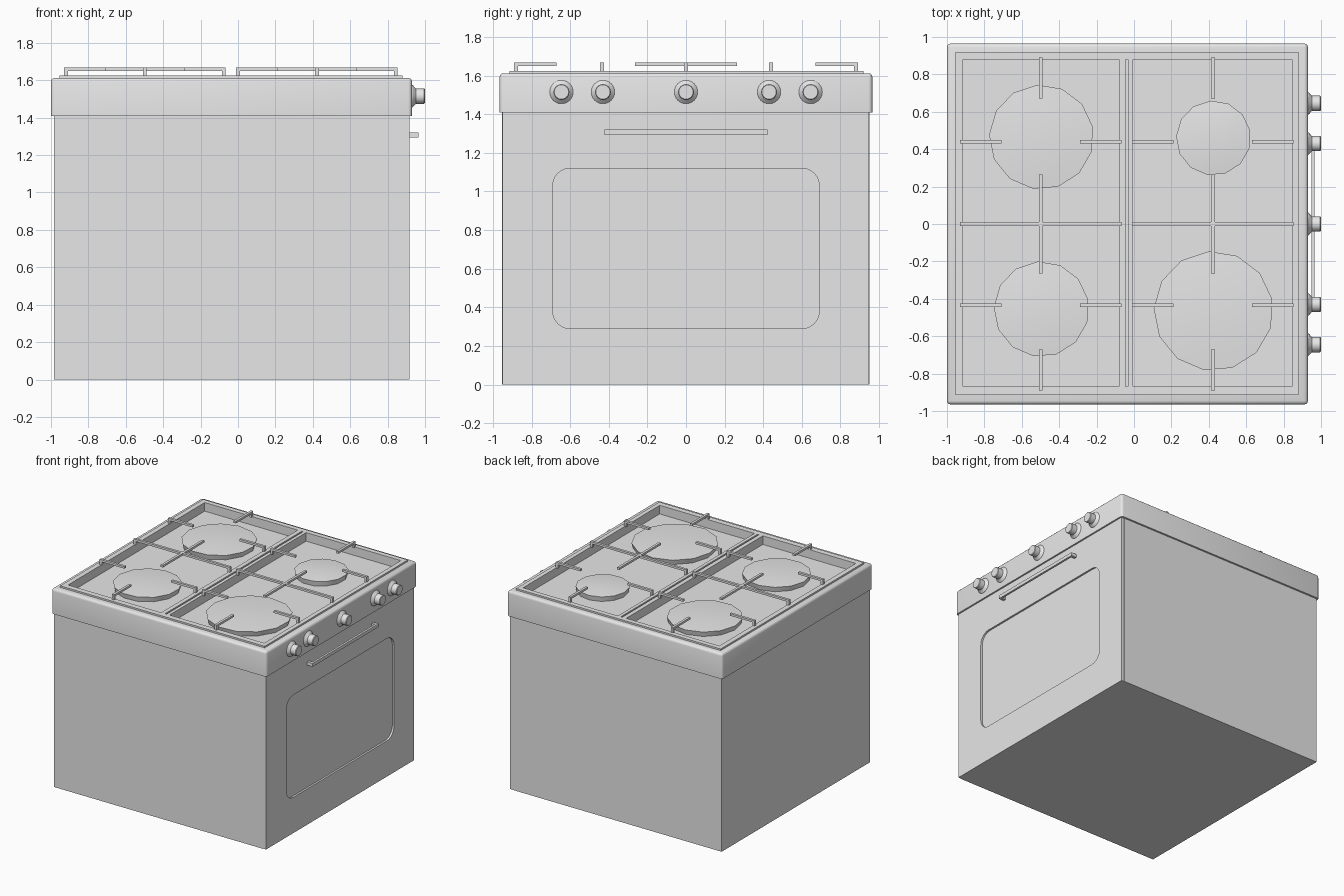
import bpy, bmesh, math
from mathutils import Matrix, Vector

cube = bpy.data.objects.get("Cube")
if cube:
    bpy.data.objects.remove(cube, do_unlink=True)

grey = bpy.data.materials.new("light grey enamel")
grey.use_nodes = True
colour = (0.8, 0.8, 0.8, 1)
grey.diffuse_color = colour
grey.node_tree.nodes["Principled BSDF"].inputs["Base Color"].default_value = colour


def finish(name, bm):
    mesh = bpy.data.meshes.new(name)
    bmesh.ops.recalc_face_normals(bm, faces=bm.faces)
    bm.to_mesh(mesh)
    bm.free()
    mesh.materials.append(grey)
    ob = bpy.data.objects.new(name, mesh)
    bpy.context.collection.objects.link(ob)
    return ob


def add_box(bm, x, y, z):
    centre = Vector([sum(r) / 2 for r in (x, y, z)])
    size = [r[1] - r[0] for r in (x, y, z)]
    m = Matrix.Translation(centre) @ Matrix.Diagonal((*size, 1))
    return bmesh.ops.create_cube(bm, size=1, matrix=m)["verts"]


def box(name, x, y, z):
    bm = bmesh.new()
    add_box(bm, x, y, z)
    return finish(name, bm)


def lathe(name, profile, sides, matrix):
    """Closed solid turned around local z from (radius, height) pairs."""
    bm = bmesh.new()
    rings = []
    for r, h in profile:
        rings.append([bm.verts.new((r * math.cos(math.tau * i / sides),
                                    r * math.sin(math.tau * i / sides), h))
                      for i in range(sides)])
    for a, b in zip(rings, rings[1:]):
        for i in range(sides):
            j = (i + 1) % sides
            bm.faces.new((a[i], a[j], b[j], b[i]))
    bm.faces.new(rings[0])
    bm.faces.new(rings[-1])
    bm.transform(matrix)
    return finish(name, bm)


def smooth(ob, degrees=35):
    bpy.ops.object.select_all(action="DESELECT")
    ob.select_set(True)
    bpy.context.view_layer.objects.active = ob
    bpy.ops.object.shade_smooth_by_angle(angle=math.radians(degrees))


def cut(ob, cutter):
    cutter.hide_render = True
    cutter.hide_set(True)
    mod = ob.modifiers.new("cut", "BOOLEAN")
    mod.operation = "DIFFERENCE"
    mod.solver = "EXACT"
    mod.object = cutter


# Oven cabinet and door with a recessed rounded window
box("cabinet", (-0.985, 0.89), (-0.953, 0.95), (0, 1.42))
door = box("oven_door", (0.89, 0.917), (-0.95, 0.947), (0, 1.42))
bm = bmesh.new()
add_box(bm, (0.902, 1.0), (-0.69, 0.69), (0.29, 1.12))
corners = [e for e in bm.edges
           if abs((e.verts[0].co - e.verts[1].co).x) > 0.05]
bmesh.ops.bevel(bm, geom=corners, offset=0.09, segments=6, profile=0.5,
                affect="EDGES")
cut(door, finish("window_cutter", bm))

# Cooktop slab with rounded upright and top edges
bm = bmesh.new()
add_box(bm, (-1.0, 0.93), (-0.965, 0.965), (1.408, 1.612))
edges = [e for e in bm.edges
         if max(v.co.z for v in e.verts) > 1.5]
bmesh.ops.bevel(bm, geom=edges, offset=0.02, segments=3, profile=0.5,
                affect="EDGES")
slab = finish("cooktop_slab", bm)
smooth(slab, 40)

# Raised rim around the burner wells
rim = box("cooktop_rim", (-0.955, 0.88), (-0.915, 0.92), (1.59, 1.625))

# Two sunken wells and a thin groove between them
wells = [(-0.915, -0.08), (-0.005, 0.845)]
for i, xs in enumerate(wells):
    well = box(f"well_cutter_{i + 1}", xs, (-0.87, 0.88), (1.555, 1.7))
    cut(slab, well)
    cut(rim, well)
cut(rim, box("groove_cutter", (-0.045, -0.032), (-0.87, 0.88), (1.613, 1.7)))

# Burner caps, each a low disc with a slightly domed top
burners = {"back_left": (0.425, 0.46, 0.2), "back_right": (-0.495, 0.465, 0.28),
           "front_left": (0.425, -0.465, 0.32),
           "front_right": (-0.495, -0.455, 0.255)}
for name, (x, y, r) in burners.items():
    m = Matrix.Translation((x, y, 1.55)) @ Matrix.Rotation(0.2, 4, "Z")
    cap = lathe("burner_" + name,
                [(r * 0.96, 0), (r, 0.045), (r * 0.6, 0.054), (r * 0.1, 0.057)],
                13, m)
    smooth(cap, 40)

# Pan supports: a cross bar, a middle bar, and prongs with short feet
t = 0.01
bar_z, foot_z = (1.65, 1.667), (1.62, 1.651)
for name, cx in (("right", -0.498), ("left", 0.422)):
    bm = bmesh.new()
    reach = 0.432
    add_box(bm, (cx - reach, cx + reach), (-t, t), bar_z)
    add_box(bm, (cx - t, cx + t), (-0.265, 0.265), bar_z)
    for s in (-1, 1):
        tip = sorted((cx + s * (reach - 2 * t), cx + s * reach))
        prong = sorted((cx + s * 0.21, cx + s * reach))
        for y in (-0.435, 0, 0.44):
            add_box(bm, tip, (y - t, y + t), foot_z)
            if y:
                add_box(bm, prong, (y - t, y + t), bar_z)
        add_box(bm, (cx - t, cx + t), sorted((s * 0.67, s * 0.89)), bar_z)
        add_box(bm, (cx - t, cx + t), sorted((s * 0.87, s * 0.89)), foot_z)
    finish("pan_support_" + name, bm)

# Control knobs
for i, y in enumerate((-0.645, -0.43, 0, 0.43, 0.645)):
    m = Matrix.Translation((0.925, y, 1.515)) @ Matrix.Rotation(math.pi / 2, 4, "Y")
    knob = lathe(f"knob_{i + 1}",
                 [(0.062, 0), (0.06, 0.008), (0.045, 0.022), (0.041, 0.026),
                  (0.041, 0.07), (0.037, 0.074)], 24, m)
    smooth(knob, 30)

# Door handle with a stand-off at each end
bm = bmesh.new()
add_box(bm, (0.948, 0.965), (-0.423, 0.423), (1.293, 1.32))
for s in (-1, 1):
    add_box(bm, (0.91, 0.95), sorted((s * 0.4, s * 0.423)), (1.293, 1.32))
finish("door_handle", bm)
